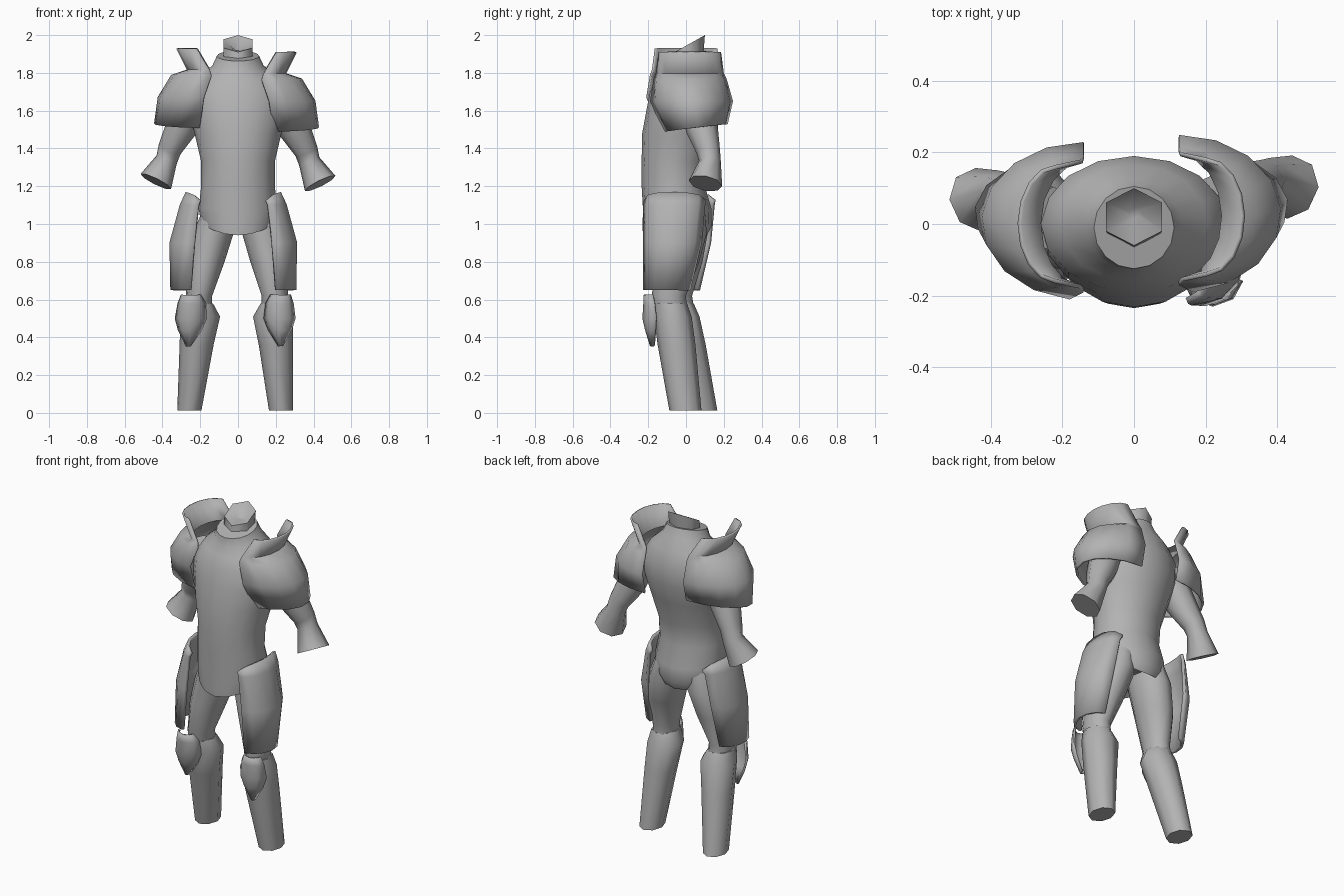
import bpy, bmesh
from math import cos, sin, radians, pi
from mathutils import Vector

old = bpy.data.objects.get("Cube")
if old:
    bpy.data.objects.remove(old)

steel = bpy.data.materials.new("steel_grey")
steel.use_nodes = True
grey = (0.45, 0.45, 0.45, 1)
steel.diffuse_color = grey
steel.node_tree.nodes["Principled BSDF"].inputs["Base Color"].default_value = grey


def ring(cx, cy, z, rx, ry, sides=12, tilt=0, lift=0):
    """Horizontal ellipse, raised toward the back by tilt and at the sides by lift."""
    points = []
    for i in range(sides):
        a = 2 * pi * i / sides - pi / 2
        x, y = rx * cos(a), ry * sin(a)
        points.append(Vector((cx + x, cy + y, z + tilt * y + lift * x * x)))
    return points


def arc(cx, cy, z, rx, ry, start, end, steps=6, droop=0, tilt=0):
    """Open piece of an ellipse, with drooping ends and a rise toward the back."""
    points = []
    for i in range(steps + 1):
        t = i / steps
        a = radians(start + (end - start) * t)
        y = ry * sin(a)
        drop = droop * abs(2 * t - 1) ** 3
        points.append(Vector((cx + rx * cos(a), cy + y, z - drop + tilt * y)))
    return points


def tube_rings(path, sides):
    """Rings square to a path of (centre, radius) pairs."""
    centres = [Vector(c) for c, r in path]
    rings = []
    for i, (c, r) in enumerate(path):
        along = centres[min(i + 1, len(path) - 1)] - centres[max(i - 1, 0)]
        along.normalize()
        side = Vector((0, 1, 0)).cross(along).normalized()
        front = along.cross(side)
        turns = [2 * pi * k / sides for k in range(sides)]
        rings.append([centres[i] + r * (cos(a) * side + sin(a) * front) for a in turns])
    return rings


def loft(name, rings, closed=True, thick=0, angle=60):
    """Skin a list of rings into one smooth-shaded part."""
    bm = bmesh.new()
    rows = [[bm.verts.new(p) for p in r] for r in rings]
    n = len(rows[0])
    for low, high in zip(rows, rows[1:]):
        for i in range(n if closed else n - 1):
            j = (i + 1) % n
            bm.faces.new((low[i], low[j], high[j], high[i]))
    if closed:
        bm.faces.new(rows[0])
        bm.faces.new(rows[-1])
    bmesh.ops.recalc_face_normals(bm, faces=bm.faces)
    mesh = bpy.data.meshes.new(name)
    bm.to_mesh(mesh)
    bm.free()
    mesh.materials.append(steel)
    part = bpy.data.objects.new(name, mesh)
    bpy.context.collection.objects.link(part)
    if thick:
        shell = part.modifiers.new("thickness", "SOLIDIFY")
        shell.thickness = thick
        shell.offset = 0
    bpy.ops.object.select_all(action="DESELECT")
    part.select_set(True)
    bpy.context.view_layer.objects.active = part
    bpy.ops.object.shade_smooth_by_angle(angle=radians(angle))


def pair(name, rings, shift=(0, 0, 0), stride=False, **options):
    """Left part, and its mirrored twin moved by shift (growing downward with stride)."""
    loft("left_" + name, rings, **options)
    twin = []
    for r in rings:
        twin.append([Vector((-p.x, p.y, p.z)) + Vector(shift) * (1 - p.z if stride else 1) for p in r])
    loft("right_" + name, twin, **options)


# torso with an arched hem: z, half width, front, back, tilt, lift
torso = [
    (1.0, 0.12, -0.15, 0.05, 0, 0),
    (0.94, 0.185, -0.228, 0.11, 0, 1.6),
    (0.985, 0.2, -0.23, 0.135, 0, 1.2),
    (1.08, 0.208, -0.228, 0.135, 0, 0),
    (1.2, 0.195, -0.235, 0.1, 0, 0),
    (1.33, 0.195, -0.235, 0.115, 0, 0),
    (1.48, 0.23, -0.232, 0.16, 0, 0),
    (1.6, 0.26, -0.21, 0.19, 0, 0),
    (1.7, 0.26, -0.19, 0.19, 0, 0),
    (1.78, 0.205, -0.16, 0.165, 0.1, 0),
    (1.84, 0.135, -0.13, 0.125, 0.2, 0),
    (1.89, 0.112, -0.125, 0.105, 0.24, 0),
]
loft("torso", [ring(0, (f + b) / 2, z, w, (b - f) / 2, 16, t, up) for z, w, f, b, t, up in torso])

# neck guard with a hollow top
loft("neck", [ring(0, 0.01, 1.85, 0.085, 0.08, 6, 0.2),
              ring(0, 0.02, 1.955, 0.09, 0.08, 6, 0.56),
              ring(0, 0.03, 1.92, 0.015, 0.015, 6)], angle=70)

# shoulder plates: centre x, centre y, z, half width, half depth, front angle, tilt
shoulder = [
    (0.2, 0.02, 1.91, 0.105, 0.16, -88, 0),
    (0.13, 0.02, 1.795, 0.12, 0.175, -88, 0),
    (0.125, 0.022, 1.765, 0.21, 0.188, -90, 0),
    (0.125, 0.028, 1.65, 0.28, 0.215, -82, 0),
    (0.125, 0.05, 1.51, 0.3, 0.165, -78, 0.12),
]
pair("shoulder_plate", [arc(x, y, z, rx, ry, a, 90, 8, 0, t) for x, y, z, rx, ry, a, t in shoulder],
     (-0.015, -0.02, 0.02), closed=False, thick=0.012)

# arms with flared cuffs turned slightly forward
arm = tube_rings([((0.23, 0.05, 1.68), 0.09), ((0.3, 0.085, 1.5), 0.085),
                  ((0.362, 0.118, 1.385), 0.063), ((0.378, 0.127, 1.33), 0.058),
                  ((0.435, 0.103, 1.215), 0.09)], 8)
pair("arm", arm, (0, -0.035, 0.01))

# thighs and shin guards
thigh = [(0.105, -0.03, 1.07, 0.085, 0.13), (0.13, -0.025, 0.95, 0.108, 0.135),
         (0.165, -0.05, 0.8, 0.1, 0.12),
         (0.195, -0.09, 0.62, 0.07, 0.09), (0.19, -0.08, 0.54, 0.065, 0.085)]
pair("thigh", [ring(*r) for r in thigh], (-0.03, 0.085, 0), True)
shin = [(0.195, -0.085, 0.58, 0.075, 0.09), (0.185, -0.07, 0.51, 0.105, 0.1),
        (0.2, -0.05, 0.36, 0.09, 0.1), (0.228, -0.003, 0.012, 0.064, 0.085)]
pair("shin_guard", [ring(*r, 8) for r in shin], (-0.03, 0.085, 0), True)

# knee plates
knee = [(0.225, -0.17, 0.625, 0.05, 0.05), (0.22, -0.16, 0.58, 0.07, 0.06),
        (0.22, -0.15, 0.5, 0.08, 0.075), (0.222, -0.155, 0.44, 0.058, 0.056),
        (0.225, -0.165, 0.355, 0.008, 0.02)]
pair("knee_plate", [arc(*r, -175, -5, 4) for r in knee], (-0.06, 0.1, 0), True,
     closed=False, thick=0.012)

# thigh plates wrapping the outer side
hip = [(0.145, -0.055, 1.165, 0.075, 0.16), (0.155, -0.06, 1.1, 0.095, 0.16),
       (0.175, -0.07, 0.9, 0.13, 0.15), (0.195, -0.1, 0.65, 0.105, 0.12)]
plate = [arc(*r, -88, 76, 6, 0.04 if r is hip[0] else 0) for r in hip]
pair("thigh_plate", plate, (-0.05, 0.05, 0), closed=False, thick=0.018)
